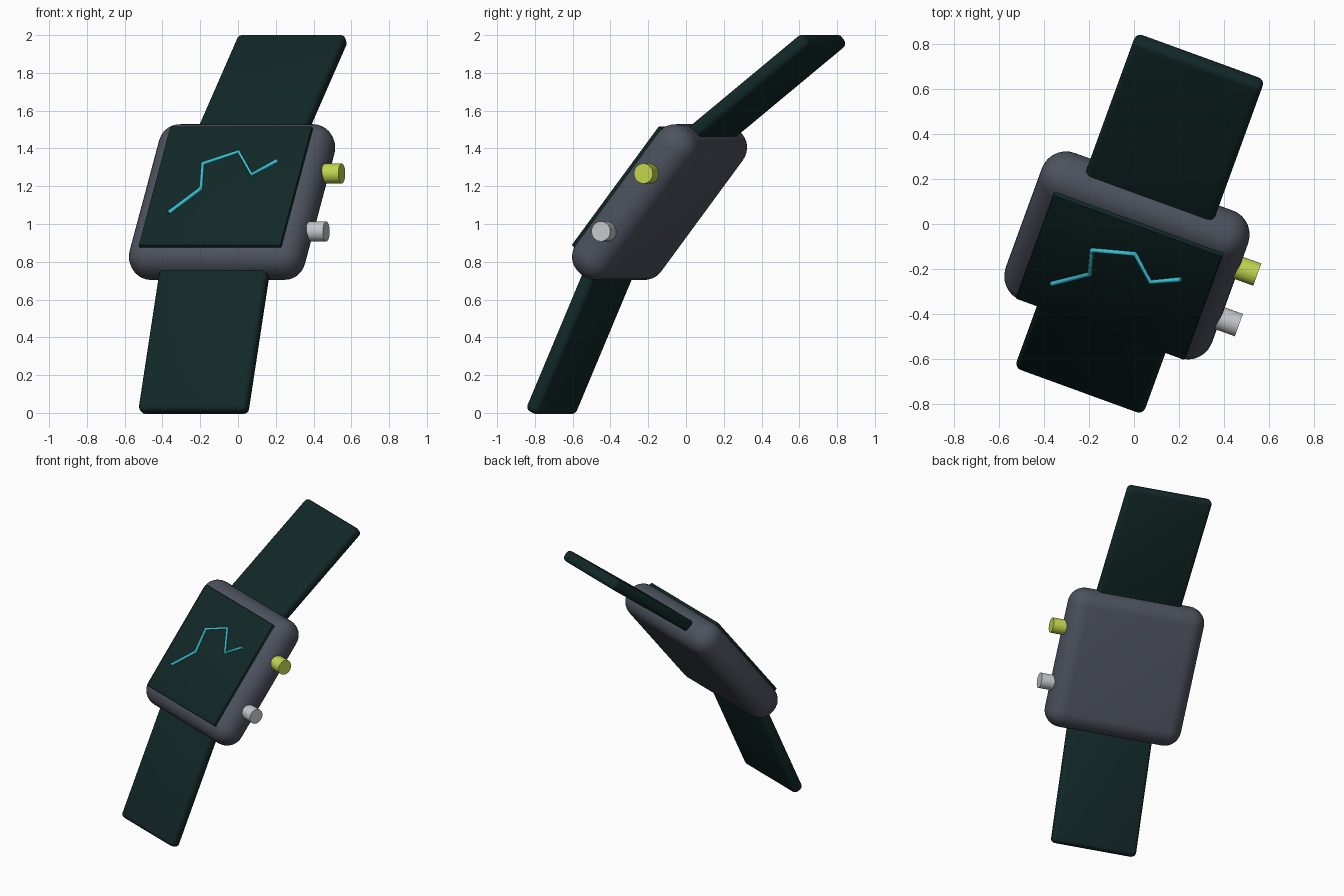
import bpy, bmesh
from math import radians
from mathutils import Matrix, Vector

old = bpy.data.objects.get("Cube")
if old:
    bpy.data.objects.remove(old, do_unlink=True)

# Watch frame: x across the face, y along the straps, z out of the screen
FRAME = (Matrix.Translation((-0.0315, -0.14, 1.116))
         @ Matrix.Rotation(radians(-20), 4, 'Z')
         @ Matrix.Rotation(radians(52), 4, 'X'))


def material(name, rgb):
    m = bpy.data.materials.new(name)
    m.use_nodes = True
    colour = (*rgb, 1)
    m.diffuse_color = colour
    bsdf = next(n for n in m.node_tree.nodes if n.type == 'BSDF_PRINCIPLED')
    bsdf.inputs["Base Color"].default_value = colour
    return m


dark_green = material("dark green", (0.006, 0.021, 0.021))
slate = material("slate grey", (0.075, 0.085, 0.112))
lime = material("lime", (0.54, 0.67, 0.08))
silver = material("silver", (0.55, 0.58, 0.61))
cyan = material("cyan", (0.04, 0.53, 0.64))


def finish(name, bm, local, mat):
    bm.transform(FRAME @ local)
    mesh = bpy.data.meshes.new(name)
    bm.to_mesh(mesh)
    bm.free()
    ob = bpy.data.objects.new(name, mesh)
    bpy.context.collection.objects.link(ob)
    mesh.materials.append(mat)
    bpy.ops.object.select_all(action='DESELECT')
    ob.select_set(True)
    bpy.context.view_layer.objects.active = ob
    bpy.ops.object.shade_smooth_by_angle(angle=radians(35))
    return ob


def rounded_box(name, size, radius, segments, local, mat):
    bm = bmesh.new()
    bmesh.ops.create_cube(bm, size=1)
    bmesh.ops.scale(bm, vec=Vector(size), verts=bm.verts)
    bmesh.ops.bevel(bm, geom=bm.edges[:], offset=radius, segments=segments,
                    profile=0.5, affect='EDGES')
    return finish(name, bm, local, mat)


# Case and screen
rounded_box("case", (0.978, 0.974, 0.244), 0.115, 8, Matrix(), slate)
rounded_box("screen", (0.8, 0.8, 0.05), 0.006, 2,
            Matrix.Translation((0, 0.003, 0.112)), dark_green)

# Straps, sloping back from either end of the case
for name, side in (("upper_strap", 1), ("lower_strap", -1)):
    place = (Matrix.Translation((0.005, side * 0.8385, -0.098))
             @ Matrix.Rotation(radians(-14 * side), 4, 'X'))
    rounded_box(name, (0.61, 0.863, 0.08), 0.03, 4, place, dark_green)

# Side buttons
for name, y, mat in (("upper_button", 0.192, lime), ("lower_button", -0.197, silver)):
    bm = bmesh.new()
    bmesh.ops.create_cone(bm, cap_ends=True, segments=32,
                          radius1=0.053, radius2=0.053, depth=0.16)
    place = Matrix.Translation((0.495, y, 0)) @ Matrix.Rotation(radians(90), 4, 'Y')
    finish(name, bm, place, mat)

# Raised graph line on the screen
points = [(-0.272, -0.188), (-0.127, -0.027), (-0.154, 0.142),
          (0.031, 0.222), (0.138, 0.068), (0.263, 0.162)]
curve = bpy.data.curves.new("graph_line", 'CURVE')
curve.dimensions = '3D'
curve.bevel_depth = 0.011
curve.bevel_resolution = 2
curve.use_fill_caps = True
spline = curve.splines.new('POLY')
spline.points.add(len(points) - 1)
for p, (x, y) in zip(spline.points, points):
    p.co = (x, y, 0.15, 1)
curve.materials.append(cyan)
line = bpy.data.objects.new("graph_line", curve)
line.matrix_world = FRAME
bpy.context.collection.objects.link(line)
